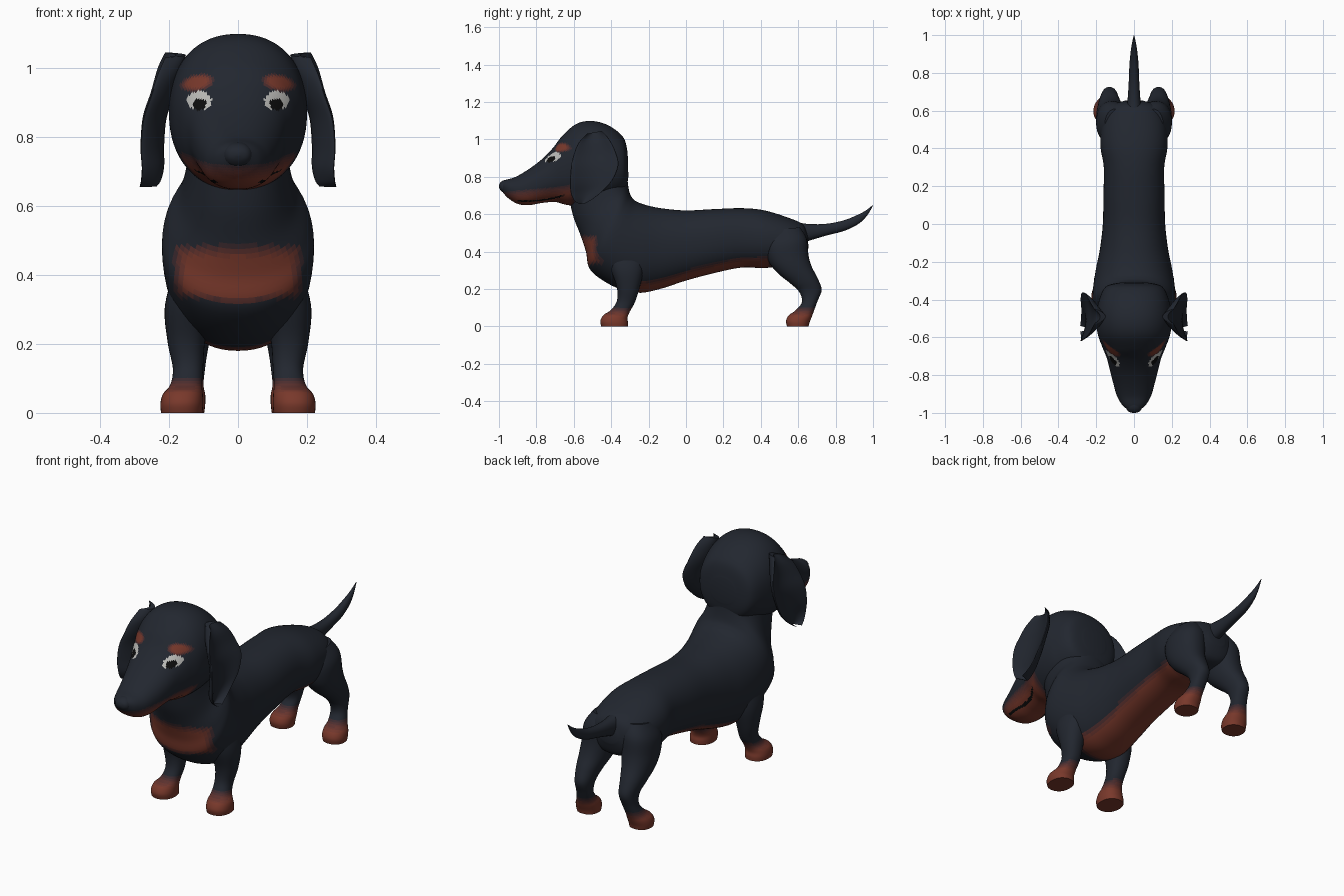
import bpy, bmesh, math
from mathutils import Vector

# Colour ramp from black coat to tan markings, plus eye whites
DARK, TAN = Vector((0.016, 0.020, 0.029)), Vector((0.19, 0.040, 0.024))
def material(name, rgb):
    m = bpy.data.materials.new(name)
    m.diffuse_color = (*rgb, 1)
    return m
STEPS = 6
MATS = [material(f"coat_{i}", DARK.lerp(TAN, i / STEPS)) for i in range(STEPS + 1)]
MATS += [material("eye_white", (0.5, 0.5, 0.48)), material("eye_black", (0.004, 0.004, 0.004))]
WHITE, BLACK = STEPS + 1, STEPS + 2

def clamp(t):
    return max(0.0, min(1.0, t))

def tone(t):
    return round(clamp(t) * STEPS)

def plain(c, n):
    return 0

def spline(rows, sub):
    """Smooth interpolation through the rings."""
    out = []
    for i in range(len(rows) - 1):
        a, b, c, d = (rows[max(0, min(len(rows) - 1, k))] for k in (i - 1, i, i + 1, i + 2))
        for s in range(sub):
            t = s / sub
            out.append([0.5 * (2*q + (r-p)*t + (2*p-5*q+4*r-w)*t*t + (3*q-p-3*r+w)*t**3)
                        for p, q, r, w in zip(a, b, c, d)])
    return out + [list(rows[-1])]

def loft(name, rings, sides=32, sub=5, side=1, flare=0, power=0.9, paint=plain):
    """Each ring: centre x, half width, low/front point (y, z), high/back point (y, z)."""
    bm = bmesh.new()
    loops = []
    for cx, rx, y0, z0, y1, z1 in spline(rings, sub):
        loop = []
        for k in range(sides):
            a = 2 * math.pi * k / sides
            c, s = math.cos(a), math.sin(a)
            x = cx + rx * math.copysign(abs(c) ** power, c) + flare * s * s
            t = 0.5 + 0.5 * math.copysign(abs(s) ** power, s)
            loop.append(bm.verts.new((side * x, y0 + (y1 - y0) * t, z0 + (z1 - z0) * t)))
        loops.append(loop)
    for p, q in zip(loops, loops[1:]):
        for k in range(sides):
            j = (k + 1) % sides
            bm.faces.new((p[k], p[j], q[j], q[k]))
    bm.faces.new(loops[0])
    bm.faces.new(loops[-1])
    bmesh.ops.recalc_face_normals(bm, faces=bm.faces)
    bm.normal_update()
    for f in bm.faces:
        f.material_index = paint(f.calc_center_median(), f.normal)
    me = bpy.data.meshes.new(name)
    bm.to_mesh(me)
    bm.free()
    for m in MATS:
        me.materials.append(m)
    ob = bpy.data.objects.new(name, me)
    bpy.context.collection.objects.link(ob)
    bpy.context.view_layer.objects.active = ob
    ob.select_set(True)
    bpy.ops.object.shade_smooth_by_angle(angle=math.radians(50))
    ob.select_set(False)
    return ob

# Marking patterns
def paint_body(c, n):
    x = abs(c.x)
    chest = 0
    if c.y < -0.36:
        chest = min((0.19 - x) / 0.04, (0.49 - c.z) / 0.04, (c.z - 0.31 - 0.15 * x) / 0.025)
    belly = min((-n.z - 0.6) / 0.2, (c.y + 0.33) / 0.05, (0.47 - c.y) / 0.05)
    return tone(max(chest, belly))

def paint_head(c, n):
    x = abs(c.x)
    if -0.9 < c.y < -0.65 and abs(c.z - 0.67 - 0.8 * (c.y + 0.85) ** 2) < 0.004:
        return BLACK
    if c.y < -0.58:
        ex, ez = x - 0.112, c.z - 0.905
        if (ex / 0.036) ** 2 + (ez / 0.027) ** 2 < 1:
            pupil = (ex / 0.020) ** 2 + ((ez + 0.010) / 0.017) ** 2 < 1
            return BLACK if pupil else WHITE
        brow = 1.6 - 1.6 * math.hypot((x - 0.118) / 0.052, (c.z - 0.958 + 0.15 * ex) / 0.026)
        if brow > 0:
            return tone(brow * 1.4)
    muzzle = min((0.745 + 0.1 * (c.y + 0.75) - c.z) / 0.05, (-0.58 - c.y) / 0.05)
    return tone(muzzle)

def paint_leg(c, n):
    return tone((0.105 - c.z) / 0.05)

# Body and neck, rump to throat
loft("body", [
    (0, .05, .655, .42, .65, .49), (0, .12, .625, .35, .625, .545), (0, .165, .55, .33, .55, .58),
    (0, .178, .42, .312, .42, .62), (0, .160, .30, .315, .30, .632), (0, .162, .15, .285, .15, .627),
    (0, .165, 0, .245, 0, .62), (0, .18, -.14, .20, -.12, .63), (0, .20, -.26, .18, -.2, .645),
    (0, .215, -.39, .215, -.26, .665), (0, .22, -.51, .30, -.285, .685), (0, .205, -.535, .40, -.30, .71),
    (0, .168, -.565, .49, -.31, .76), (0, .15, -.60, .58, -.315, .82), (0, .145, -.62, .66, -.32, .90)],
    sides=64, sub=6, paint=paint_body)

# Skull and tapering muzzle
loft("head", [
    (0, .07, -.308, .80, -.312, .93), (0, .15, -.33, .72, -.335, 1.01), (0, .188, -.42, .67, -.41, 1.072),
    (0, .2, -.5, .65, -.5, 1.098), (0, .192, -.58, .645, -.585, 1.083), (0, .168, -.64, .65, -.66, 1.02),
    (0, .145, -.70, .665, -.715, .95), (0, .128, -.77, .66, -.775, .89), (0, .110, -.84, .648, -.845, .838),
    (0, .092, -.90, .655, -.91, .80), (0, .066, -.95, .685, -.957, .785), (0, .035, -.978, .715, -.985, .775)],
    sides=120, sub=9, paint=paint_head)

# Nose button
loft("nose", [
    (0, .015, -.935, .735, -.94, .77), (0, .038, -.95, .715, -.955, .784), (0, .040, -.975, .715, -.978, .78),
    (0, .028, -.993, .73, -.994, .768), (0, .006, -1.0, .745, -1.0, .755)], sides=24, sub=4)

# Tail, curving up to a point
loft("tail", [
    (0, .045, .60, .44, .58, .56), (0, .034, .67, .462, .65, .548), (0, .028, .755, .487, .745, .548),
    (0, .024, .85, .512, .84, .566), (0, .017, .925, .55, .91, .593), (0, .009, .97, .595, .958, .618),
    (0, .001, 1.0, .646, .998, .648)], sides=20)

# Paired parts
for label, s in (("left", -1), ("right", 1)):
    # Drooping ear, its edges flared outward
    loft("ear_" + label, [
        (.165, .014, -.53, 1.03, -.45, 1.045), (.185, .022, -.575, .98, -.41, 1.0),
        (.205, .022, -.60, .92, -.375, .93), (.228, .021, -.615, .85, -.362, .86),
        (.235, .021, -.62, .77, -.395, .78), (.232, .018, -.615, .71, -.45, .72),
        (.235, .012, -.595, .67, -.50, .68), (.24, .004, -.57, .655, -.54, .657)],
        side=s, flare=0.045, power=1)
    # Front leg with paw
    loft("front_leg_" + label, [
        (.12, .06, -.44, .42, -.22, .44), (.145, .067, -.405, .31, -.225, .31), (.15, .054, -.37, .21, -.25, .20),
        (.145, .044, -.37, .135, -.275, .125), (.15, .046, -.405, .085, -.30, .08),
        (.16, .058, -.44, .062, -.313, .045), (.163, .062, -.458, .03, -.31, .02),
        (.163, .060, -.453, 0, -.31, 0)], side=s, paint=paint_leg)
    # Hind leg with thigh, hock and paw
    loft("hind_leg_" + label, [
        (.095, .06, .43, .51, .61, .53), (.11, .085, .42, .43, .645, .47), (.118, .083, .44, .35, .655, .38),
        (.125, .073, .49, .285, .672, .32), (.13, .057, .555, .232, .705, .255), (.13, .044, .605, .185, .725, .195),
        (.135, .040, .62, .13, .703, .135), (.145, .045, .585, .085, .683, .08),
        (.152, .057, .55, .06, .67, .045), (.155, .060, .535, .03, .66, .02),
        (.155, .057, .54, 0, .655, 0)], side=s, paint=paint_leg)
